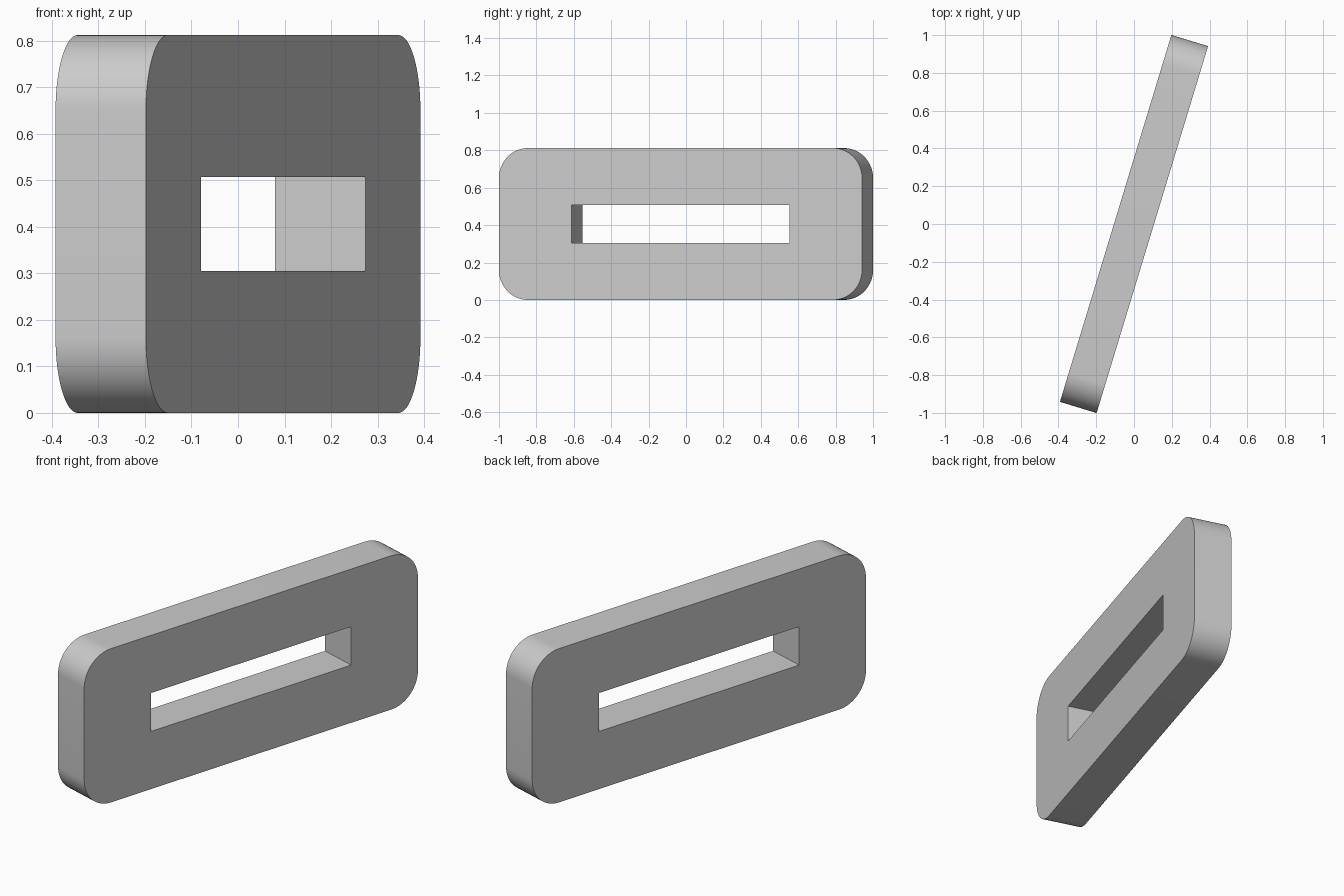
import bpy
import bmesh
import math
from mathutils import Matrix

UNIT = 0.203                 # plate thickness
LENGTH, HEIGHT = 10 * UNIT, 4 * UNIT
TURN = math.radians(-16.9)

cube = bpy.data.objects.get("Cube")
if cube:
    bpy.data.objects.remove(cube, do_unlink=True)

grey = bpy.data.materials.new("light grey")
grey.use_nodes = True
colour = (0.6, 0.6, 0.6, 1)
grey.diffuse_color = colour
grey.node_tree.nodes["Principled BSDF"].inputs["Base Color"].default_value = colour


def block(name, size, radius=0):
    """Box standing along y, with its corners optionally rounded about x."""
    bm = bmesh.new()
    bmesh.ops.create_cube(bm, size=1, matrix=Matrix.Diagonal((*size, 1)))
    if radius:
        across = [e for e in bm.edges
                  if abs(e.verts[0].co.x - e.verts[1].co.x) > size[0] / 2]
        bmesh.ops.bevel(bm, geom=across, offset=radius, segments=16,
                        profile=0.5, affect='EDGES')
    mesh = bpy.data.meshes.new(name)
    bm.to_mesh(mesh)
    bm.free()
    mesh.materials.append(grey)
    obj = bpy.data.objects.new(name, mesh)
    bpy.context.collection.objects.link(obj)
    obj.location.z = HEIGHT / 2
    obj.rotation_euler.z = TURN
    return obj


# Rounded plate and the slot through its middle
plate = block("slotted_plate", (UNIT, LENGTH, HEIGHT), 0.8 * UNIT)
slot = block("slot_cutter", (2 * UNIT, 6 * UNIT, UNIT))

cut = plate.modifiers.new("slot", 'BOOLEAN')
cut.operation = 'DIFFERENCE'
cut.solver = 'EXACT'
cut.object = slot

bpy.context.view_layer.objects.active = plate
plate.select_set(True)
bpy.ops.object.modifier_apply(modifier=cut.name)
bpy.data.objects.remove(slot, do_unlink=True)

# Smooth corners, crisp face edges
bpy.ops.object.shade_smooth_by_angle(angle=math.radians(30))
